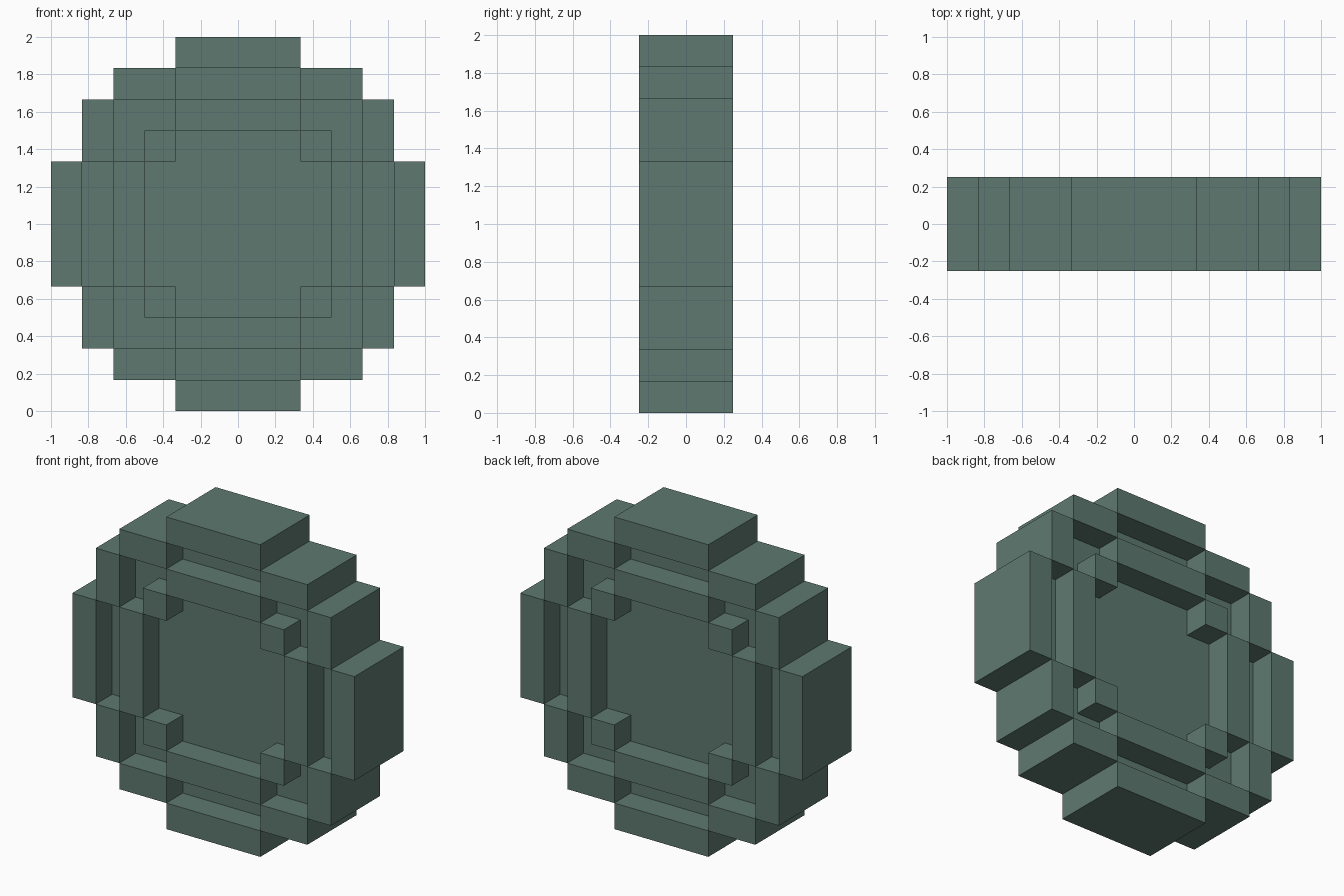
import bpy, bmesh

if "Cube" in bpy.data.objects:
    bpy.data.objects.remove(bpy.data.objects["Cube"])

U = 1 / 6          # one block
MID = 6            # disc centre height, in blocks

mat = bpy.data.materials.new("grey_green")
mat.diffuse_color = (0.112, 0.191, 0.162, 1)
mat.use_nodes = True
mat.node_tree.nodes["Principled BSDF"].inputs["Base Color"].default_value = mat.diffuse_color


def box(bm, x0, x1, z0, z1, d):
    """Box spanning x0..x1, z0..z1 (z from disc centre), depth -d..d, in blocks."""
    v = [bm.verts.new((x * U, y * U, (z + MID) * U))
         for x in (x0, x1) for y in (-d, d) for z in (z0, z1)]
    for f in ((0, 1, 3, 2), (4, 6, 7, 5), (0, 4, 5, 1),
              (2, 3, 7, 6), (0, 2, 6, 4), (1, 5, 7, 3)):
        bm.faces.new([v[i] for i in f])


def finish(bm, name):
    bmesh.ops.recalc_face_normals(bm, faces=bm.faces)
    me = bpy.data.meshes.new(name)
    bm.to_mesh(me)
    bm.free()
    me.materials.append(mat)
    ob = bpy.data.objects.new(name, me)
    bpy.context.collection.objects.link(ob)


def ring(name, bar, corners):
    """Four straight bars plus corner blocks mirrored to every quadrant."""
    bm = bmesh.new()
    a, b = bar
    for s in (-1, 1):
        lo, hi = sorted((s * a, s * b))
        box(bm, -2, 2, lo, hi, 1.5)
        box(bm, lo, hi, -2, 2, 1.5)
        for t in (-1, 1):
            for x0, x1, z0, z1 in corners:
                box(bm, *sorted((s * x0, s * x1)), *sorted((t * z0, t * z1)), 1.5)
    finish(bm, name)


# Stepped outer rim and raised inner ring, both full depth
ring("outer_rim", (5, 6), [(2, 4, 4, 5), (4, 5, 2, 4)])
ring("inner_ring", (3, 4), [(2, 3, 2, 3)])

# Recessed plate filling the rim
quarter = [(5, 2), (4, 2), (4, 4), (2, 4), (2, 5)]
outline = (quarter + [(-x, z) for x, z in reversed(quarter)]
           + [(-x, -z) for x, z in quarter] + [(x, -z) for x, z in reversed(quarter)])
bm = bmesh.new()
face = bm.faces.new([bm.verts.new((x * U, -0.5 * U, (z + MID) * U)) for x, z in outline])
ext = bmesh.ops.extrude_face_region(bm, geom=[face], use_keep_orig=True)
bmesh.ops.translate(bm, vec=(0, U, 0),
                    verts=[g for g in ext["geom"] if isinstance(g, bmesh.types.BMVert)])
finish(bm, "recessed_plate")
